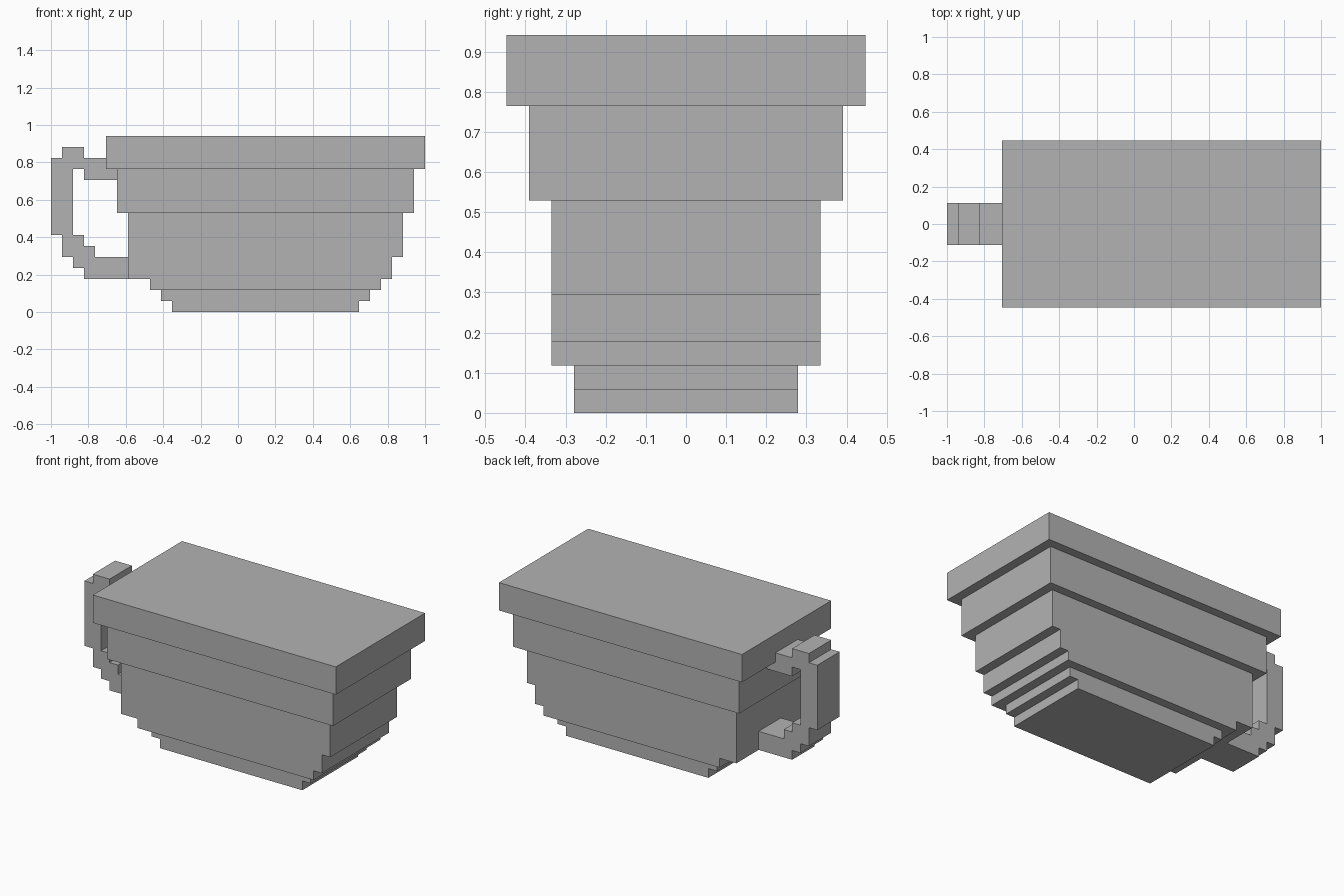
import bpy
import bmesh

cube = bpy.data.objects.get("Cube")
if cube:
    bpy.data.objects.remove(cube, do_unlink=True)

U = 2 / 34        # block size in x and z
V = 0.0559        # block size in y

grey = bpy.data.materials.new("plain_grey")
grey.use_nodes = True
colour = (0.45, 0.45, 0.45, 1)
grey.diffuse_color = colour
grey.node_tree.nodes["Principled BSDF"].inputs["Base Color"].default_value = colour


def slab(name, outline, half_depth):
    """Extrude an outline of (x, z) blocks evenly to the front and back."""
    bm = bmesh.new()
    face = bm.faces.new([bm.verts.new((x * U, -half_depth * V, z * U)) for x, z in outline])
    new = bmesh.ops.extrude_face_region(bm, geom=[face])["geom"]
    verts = [v for v in new if isinstance(v, bmesh.types.BMVert)]
    bmesh.ops.translate(bm, verts=verts, vec=(0, 2 * half_depth * V, 0))
    bmesh.ops.recalc_face_normals(bm, faces=bm.faces)
    mesh = bpy.data.meshes.new(name)
    bm.to_mesh(mesh)
    bm.free()
    mesh.materials.append(grey)
    obj = bpy.data.objects.new(name, mesh)
    bpy.context.collection.objects.link(obj)


def stepped(tiers):
    """Outline of stacked tiers, each (left, right, bottom, top)."""
    right, left = [], []
    for x0, x1, z0, z1 in tiers:
        for side, x in ((right, x1), (left, x0)):
            if len(side) > 1 and side[-1][0] == x:
                side.pop()          # straight wall, no step here
            else:
                side.append((x, z0))
            side.append((x, z1))
    return right + left[::-1]


# Cup body, from the foot to the rim
slab("cup_foot", stepped([(-6, 11, 0, 1), (-7, 12, 1, 2)]), 5)
slab("cup_bowl", stepped([(-8, 13, 2, 3), (-10, 14, 3, 5), (-10, 15, 5, 9)]), 6)
slab("cup_upper_wall", stepped([(-11, 16, 9, 13)]), 7)
slab("cup_rim", stepped([(-12, 17, 13, 16)]), 8)

# Stepped loop handle: outer edge downwards, then inner edge upwards
outer = [(-11, 13), (-12, 13), (-12, 14), (-14, 14), (-14, 15), (-16, 15),
         (-16, 14), (-17, 14), (-17, 7), (-16, 7), (-16, 5), (-15, 5),
         (-15, 4), (-14, 4), (-14, 3), (-10, 3)]
inner = [(-10, 5), (-13, 5), (-13, 6), (-14, 6), (-14, 7), (-15, 7),
         (-15, 13), (-14, 13), (-14, 12), (-11, 12)]
slab("handle", outer + inner, 2)
